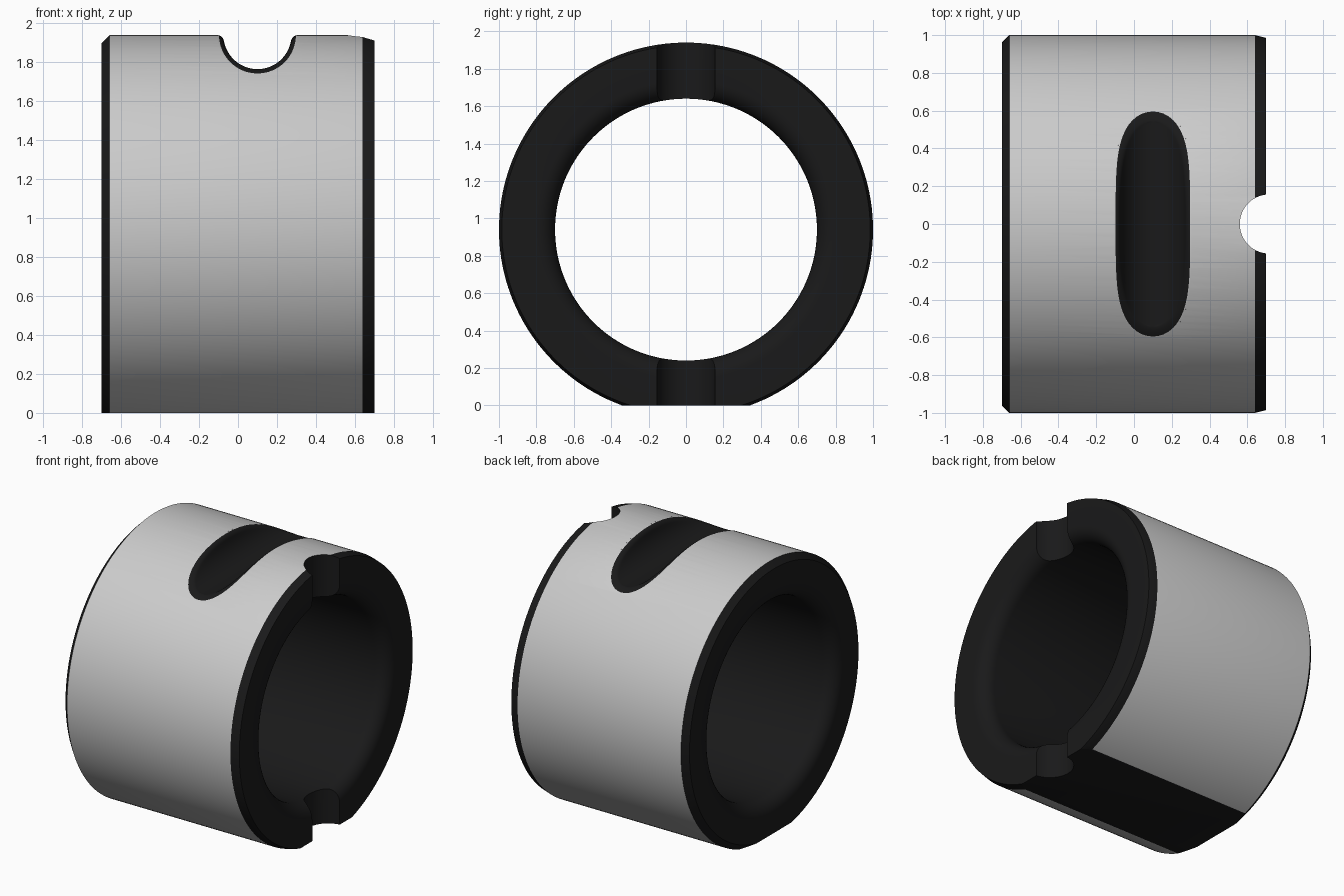
import bpy, bmesh
from math import sin, cos, pi, sqrt, acos, radians

if "Cube" in bpy.data.objects:
    bpy.data.objects.remove(bpy.data.objects["Cube"])

CZ = 0.94          # height of the ring axis
SEG = 160


def make_object(name, bm):
    bmesh.ops.remove_doubles(bm, verts=bm.verts, dist=1e-5)
    bmesh.ops.recalc_face_normals(bm, faces=bm.faces)
    me = bpy.data.meshes.new(name)
    bm.to_mesh(me)
    bm.free()
    ob = bpy.data.objects.new(name, me)
    bpy.context.collection.objects.link(ob)
    return ob


def skin(bm, rows, close=False):
    """Quads between neighbouring rows of points."""
    vr = [[bm.verts.new(p) for p in r] for r in rows]
    n = len(vr[0])
    for a, b in zip(vr, vr[1:] + (vr[:1] if close else [])):
        for i in range(n if close else n - 1):
            j = (i + 1) % n
            bm.faces.new((a[i], a[j], b[j], b[i]))


# Ring body: profile of (x, radius) spun about the x axis
g = 0.10
arc = [(0.70 - g + g * cos(a), 0.70 + g - g * sin(a)) for a in [k * pi / 16 for k in range(9)]]
profile = [(-0.70, 0.96), (-0.66, 1.0), (0.64, 1.0), (0.70, 0.985)]
profile += arc + [(-x, r) for x, r in reversed(arc)]
bm = bmesh.new()
skin(bm, [[(x, r * sin(t), CZ + r * cos(t)) for x, r in profile]
          for t in [2 * pi * k / SEG for k in range(SEG)]], close=True)
ring = make_object("bushing_ring", bm)

# Oil groove cutter: round-bottomed slot across y with a rolled rim
r0, f, n = 0.175, 0.03, 32


def rim(r, big_r, side, blend=0.0):
    pts = []
    for k in range(n + 1):
        c = cos(pi * k / n)
        rad = 1 - (1 - big_r) * (1 - blend * c * c)
        z = 1 - r * sqrt(max(0, 1 - 0))          # lowest point of the slot
        y = c * sqrt(rad * rad - z * z)
        h = sqrt(rad * rad - y * y)
        x = sqrt(max(0.0, r * r - (1 - h) ** 2)) if 0 < k < n else 0.0
        pts.append((0.1 + side * x, y, CZ + h))
    return pts


bm = bmesh.new()
inner = rim(r0, 1 - f, 1, 0.6)
rows = []
for k in range(25):                              # floor
    row = []
    for x, y, z in inner:
        p = acos(min(1, (1 - (z - CZ)) / r0)) * (k / 12 - 1)
        row.append((0.1 + r0 * sin(p), y, CZ + 1 - r0 * cos(p)) if abs(x - 0.1) > 1e-6 else (x, y, z))
    rows.append(row)
left, right = [], []
for a in [k * pi / 12 for k in range(1, 7)]:     # rolled rim
    left.append(rim(r0 + f - f * cos(a), 1 - f + f * sin(a), -1, 0.6))
    right.append(rim(r0 + f - f * cos(a), 1 - f + f * sin(a), 1, 0.6))
left.append(rim(r0 + f, 1.06, -1))
right.append(rim(r0 + f, 1.06, 1))
rows = left[::-1] + rows + right
skin(bm, rows + [rows[0]])
bmesh.ops.dissolve_degenerate(bm, dist=1e-5, edges=bm.edges)
groove = make_object("groove_cutter", bm)

# Locating notch cutter: upright cylinder through top and bottom of the right end
bm = bmesh.new()
bmesh.ops.create_cone(bm, cap_ends=True, segments=64, radius1=0.157, radius2=0.157, depth=4)
bmesh.ops.translate(bm, verts=bm.verts, vec=(0.717, 0, CZ))
notch = make_object("notch_cutter", bm)

# Flat foot cutter
bm = bmesh.new()
bmesh.ops.create_cube(bm, size=3)
bmesh.ops.translate(bm, verts=bm.verts, vec=(0, 0, -1.5))
foot = make_object("foot_cutter", bm)

for cutter in (groove, notch, foot):
    cutter.hide_render = True
    cutter.hide_set(True)
    m = ring.modifiers.new(cutter.name, 'BOOLEAN')
    m.operation, m.solver, m.object = 'DIFFERENCE', 'EXACT', cutter

# Bake the cuts, then colour all but the outer skin dark
dg = bpy.context.evaluated_depsgraph_get()
me = bpy.data.meshes.new_from_object(ring.evaluated_get(dg))
ring.modifiers.clear()
ring.data = me
for cutter in (groove, notch, foot):
    bpy.data.objects.remove(cutter)
me.materials.clear()
for name, v in (("steel", 0.6), ("dark", 0.01)):
    mat = bpy.data.materials.new(name)
    mat.diffuse_color = (v, v, v * 1.03, 1)
    mat.use_nodes = True
    mat.node_tree.nodes["Principled BSDF"].inputs["Base Color"].default_value = mat.diffuse_color
    me.materials.append(mat)
for p in me.polygons:
    on_skin = all(sqrt(me.vertices[i].co.y ** 2 + (me.vertices[i].co.z - CZ) ** 2) > 0.9985
                  for i in p.vertices)
    radial = p.normal.y * p.center.y + p.normal.z * (p.center.z - CZ)
    p.material_index = 0 if on_skin and radial > 0.98 else 1

bpy.context.view_layer.objects.active = ring
ring.select_set(True)
bpy.ops.object.shade_smooth_by_angle(angle=radians(30))
